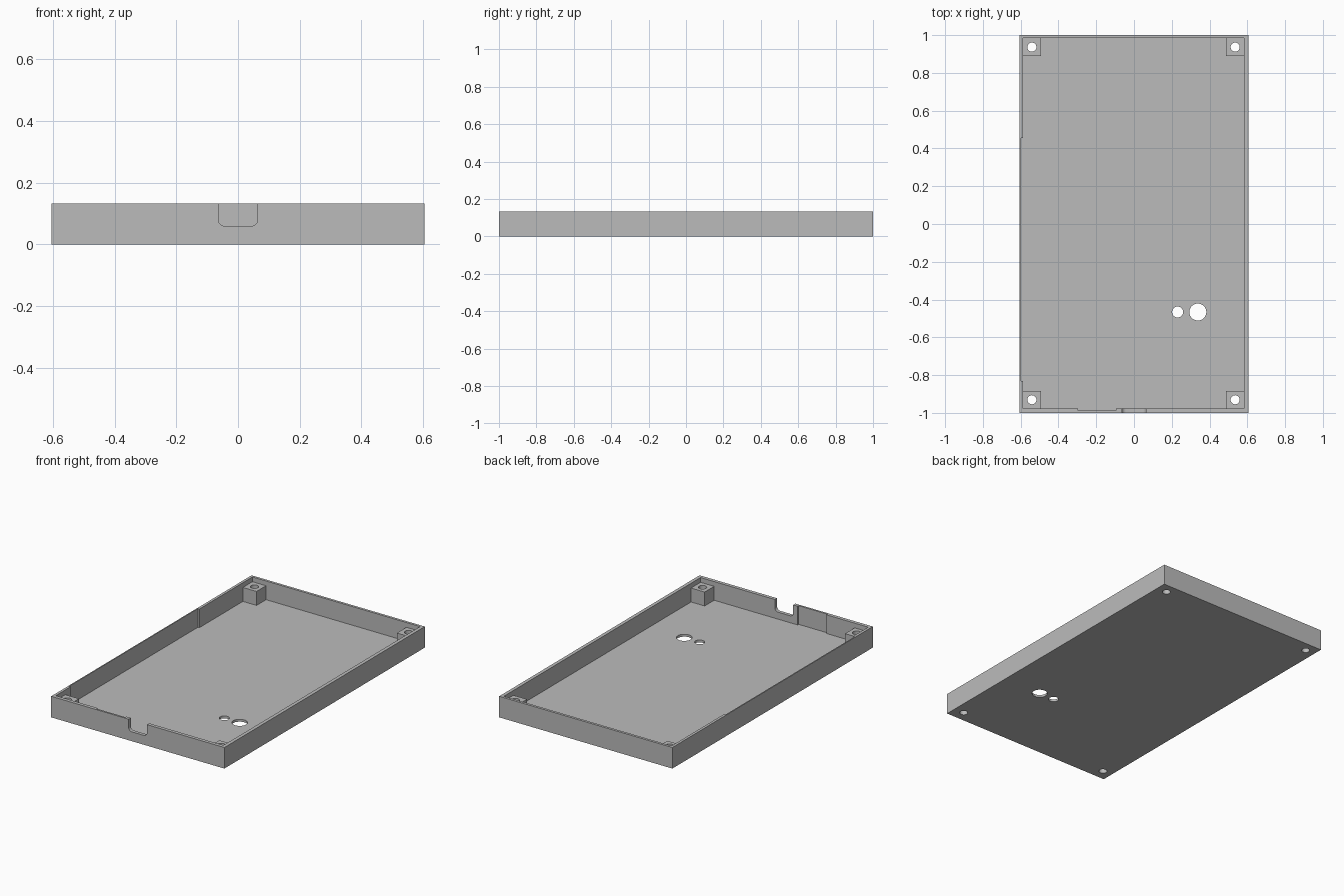
import bpy
import bmesh
from math import cos, sin, pi, radians

if "Cube" in bpy.data.objects:
    bpy.data.objects.remove(bpy.data.objects["Cube"], do_unlink=True)

W, L, H = 0.605, 1.0, 0.133      # half width, half length, height
FLOOR = 0.015                    # floor thickness
POST_TOP = 0.103
XL, XR, YF, YB = -0.588, 0.583, -0.978, 0.984   # inner wall faces
POST = 0.095                     # post width

grey = bpy.data.materials.new("Grey Plastic")
grey.use_nodes = True
grey.diffuse_color = (0.5, 0.5, 0.5, 1)
grey.node_tree.nodes["Principled BSDF"].inputs["Base Color"].default_value = (0.5, 0.5, 0.5, 1)


def prism(name, points, start, end, axis="z"):
    """Extrude a closed profile along z, or an xz profile along y."""
    bm = bmesh.new()
    place = (lambda a, b: (a, b, start)) if axis == "z" else (lambda a, b: (a, start, b))
    face = bm.faces.new([bm.verts.new(place(a, b)) for a, b in points])
    moved = bmesh.ops.extrude_face_region(bm, geom=[face])["geom"]
    verts = [v for v in moved if isinstance(v, bmesh.types.BMVert)]
    shift = (0, 0, end - start) if axis == "z" else (0, end - start, 0)
    bmesh.ops.translate(bm, verts=verts, vec=shift)
    bmesh.ops.recalc_face_normals(bm, faces=bm.faces)
    mesh = bpy.data.meshes.new(name)
    bm.to_mesh(mesh)
    bm.free()
    mesh.materials.append(grey)
    obj = bpy.data.objects.new(name, mesh)
    bpy.context.collection.objects.link(obj)
    return obj


def rect(x0, x1, y0, y1):
    return [(x0, y0), (x1, y0), (x1, y1), (x0, y1)]


def circle(x, y, r, n=32):
    return [(x + r * cos(2 * pi * i / n), y + r * sin(2 * pi * i / n)) for i in range(n)]


def combine(target, tool, operation):
    """Apply a boolean and discard the tool."""
    tool.hide_render = True
    mod = target.modifiers.new(tool.name, "BOOLEAN")
    mod.operation, mod.solver, mod.object = operation, "EXACT", tool
    graph = bpy.context.evaluated_depsgraph_get()
    mesh = bpy.data.meshes.new_from_object(target.evaluated_get(graph))
    target.modifiers.clear()
    target.data = mesh
    bpy.data.objects.remove(tool, do_unlink=True)


# Tray with thin walls, relieved on the left-hand and front inner faces
tray = prism("case_tray", rect(-W, W, -L, L), 0, H)
cavity = [(XL, YF), (-0.297, YF), (-0.297, -0.988), (-0.095, -0.988), (-0.095, YF),
          (XR, YF), (XR, YB), (XL, YB), (XL, 0.455), (-0.598, 0.455),
          (-0.598, -0.83), (XL, -0.83)]
combine(tray, prism("cavity_cutter", cavity, FLOOR, H + 0.1), "DIFFERENCE")

# Corner screw posts with through holes
centres = []
for x, sx in ((XL, 1), (XR, -1)):
    for y, sy in ((YF, 1), (YB, -1)):
        xs = sorted((x - sx * 0.006, x + sx * POST))
        ys = sorted((y - sy * 0.006, y + sy * POST))
        combine(tray, prism("corner_post", rect(*xs, *ys), FLOOR / 2, POST_TOP), "UNION")
        centres.append((x + sx * POST / 2, y + sy * POST / 2, 0.024))

# Screw holes and the two floor openings
for x, y, r in centres + [(0.338, -0.466, 0.045), (0.231, -0.466, 0.029)]:
    combine(tray, prism("hole_cutter", circle(x, y, r), -0.1, H + 0.1), "DIFFERENCE")

# Front cable notch with rounded lower corners
half, low, r = 0.064, 0.059, 0.022
notch = [(-half, H + 0.1)]
for side, first in ((-1, 180), (1, 270)):
    for i in range(7):
        a = radians(first + 15 * i)
        notch.append((side * (half - r) + r * cos(a), low + r + r * sin(a)))
notch.append((half, H + 0.1))
combine(tray, prism("notch_cutter", notch, -L - 0.1, -0.95, "y"), "DIFFERENCE")

# Smooth the bores while keeping edges crisp
bpy.ops.object.select_all(action="DESELECT")
tray.select_set(True)
bpy.context.view_layer.objects.active = tray
bpy.ops.object.shade_smooth_by_angle(angle=radians(30))
